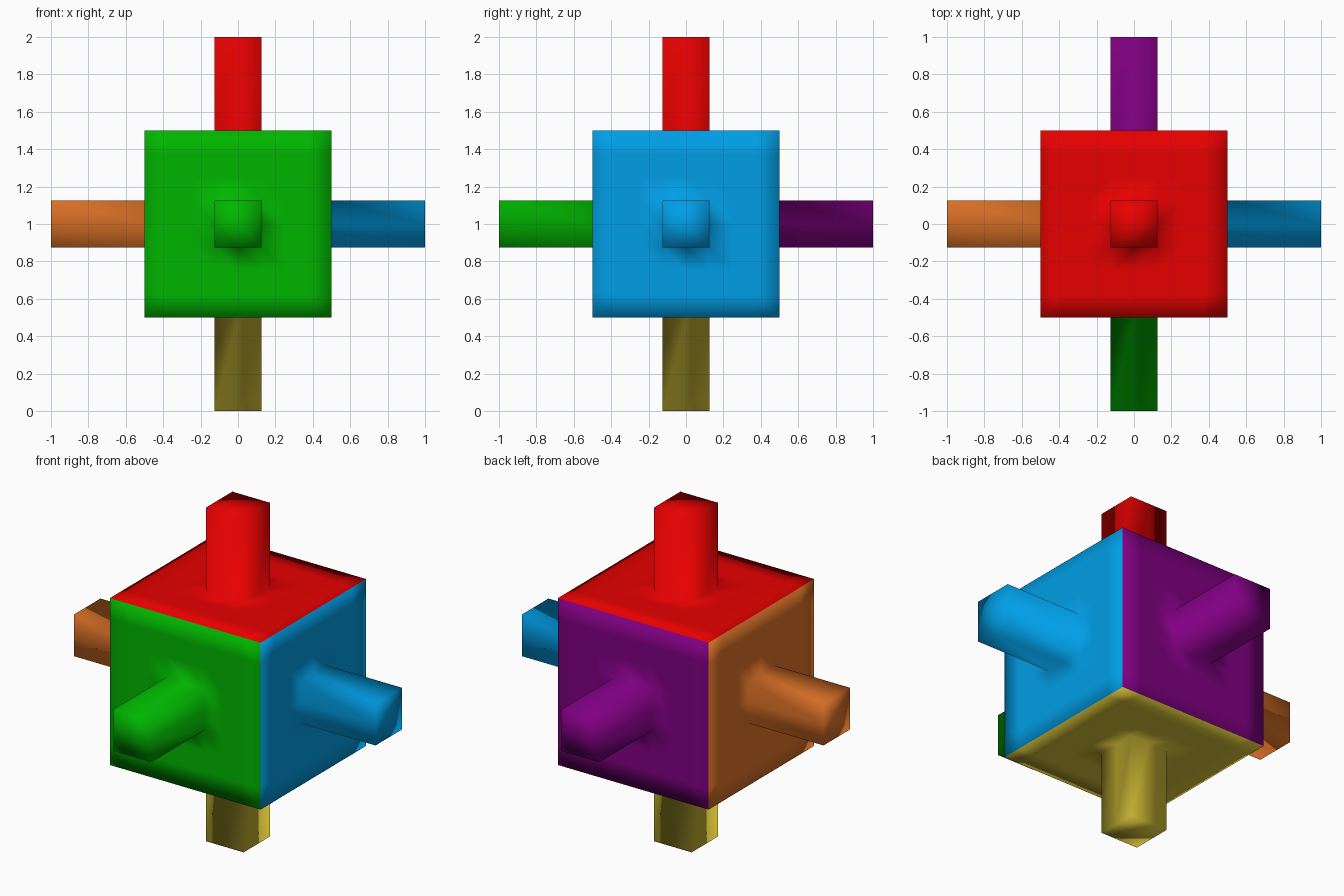
import bpy, bmesh
from mathutils import Vector

if "Cube" in bpy.data.objects:
    bpy.data.objects.remove(bpy.data.objects["Cube"])

# sRGB colour for each outward direction
SIDES = [
    ("red", (231, 0, 0), Vector((0, 0, 1))),
    ("olive", (222, 200, 56), Vector((0, 0, -1))),
    ("blue", (0, 158, 230), Vector((1, 0, 0))),
    ("orange", (227, 117, 40), Vector((-1, 0, 0))),
    ("purple", (128, 0, 130), Vector((0, 1, 0))),
    ("green", (0, 181, 0), Vector((0, -1, 0))),
]


def linear(v):
    v /= 255
    return v / 12.92 if v <= 0.04045 else ((v + 0.055) / 1.055) ** 2.4


mesh = bpy.data.meshes.new("six_armed_cube")
for name, rgb, _ in SIDES:
    mat = bpy.data.materials.new(name)
    mat.diffuse_color = (*map(linear, rgb), 1)
    mat.use_nodes = True
    mat.node_tree.nodes["Principled BSDF"].inputs["Base Color"].default_value = mat.diffuse_color
    mesh.materials.append(mat)

# cube with an 8 x 8 grid on every side
bm = bmesh.new()
bmesh.ops.create_cube(bm, size=1)
bmesh.ops.subdivide_edges(bm, edges=bm.edges[:], cuts=7, use_grid_fill=True)
bm.normal_update()

# colour each side, then pull its middle 2 x 2 faces out into an arm
for i, (_, _, d) in enumerate(SIDES):
    side = [f for f in bm.faces
            if f.normal.dot(d) > 0.9 and abs(f.calc_center_median().dot(d) - 0.5) < 1e-3]
    for f in side:
        f.material_index = i
    middle = [f for f in side if (f.calc_center_median() - d * 0.5).length < 0.12]
    out = bmesh.ops.extrude_face_region(bm, geom=middle)["geom"]
    old = [f for f in middle if f.is_valid and f not in out]
    if old:
        bmesh.ops.delete(bm, geom=old, context='FACES')
    tip = [v for v in out if isinstance(v, bmesh.types.BMVert)]
    bmesh.ops.translate(bm, verts=tip, vec=d * 0.5)
    for v in tip:
        for f in v.link_faces:
            f.material_index = i
    bm.normal_update()

# smooth all over, standing on the ground
bmesh.ops.recalc_face_normals(bm, faces=bm.faces[:])
for f in bm.faces:
    f.smooth = True
bmesh.ops.translate(bm, verts=bm.verts[:], vec=(0, 0, 1))
bm.to_mesh(mesh)
bm.free()
obj = bpy.data.objects.new("six_armed_cube", mesh)
bpy.context.collection.objects.link(obj)
